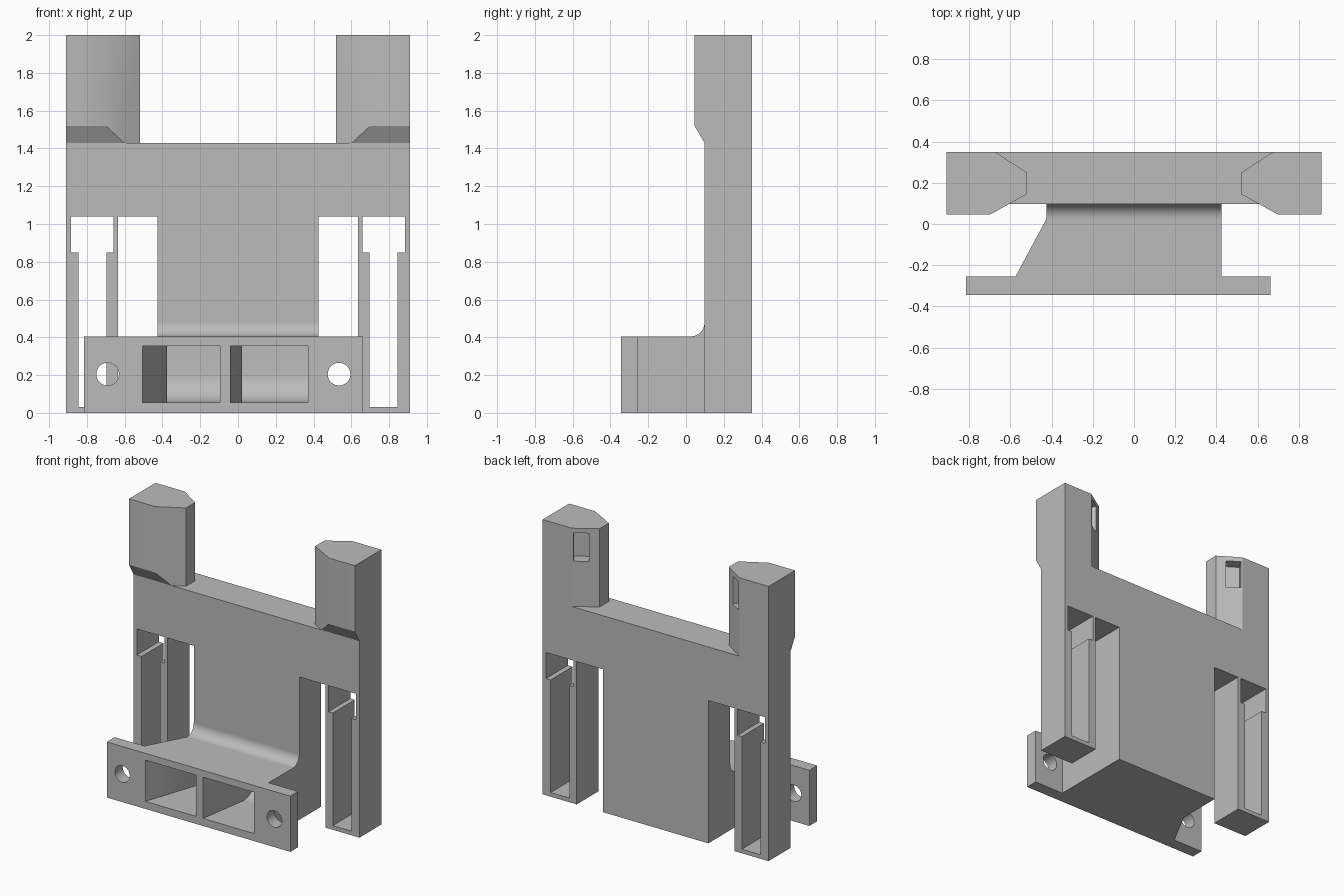
import bpy, bmesh, math
from mathutils import Vector

cube = bpy.data.objects.get("Cube")
if cube:
    bpy.data.objects.remove(cube, do_unlink=True)

grey = bpy.data.materials.new("plain_grey")
grey.use_nodes = True
COLOUR = (0.5, 0.5, 0.5, 1)
grey.diffuse_color = COLOUR
grey.node_tree.nodes["Principled BSDF"].inputs["Base Color"].default_value = COLOUR


def prism(name, axis, outline, lo, hi):
    """Extrude a flat outline along one axis; the outline uses the other two in order."""
    k = "xyz".index(axis)
    bm = bmesh.new()
    verts = []
    for p in outline:
        co = list(p)
        co.insert(k, lo)
        verts.append(bm.verts.new(co))
    face = bm.faces.new(verts)
    new = bmesh.ops.extrude_face_region(bm, geom=[face])["geom"]
    step = Vector((0, 0, 0))
    step[k] = hi - lo
    bmesh.ops.translate(bm, vec=step, verts=[g for g in new if isinstance(g, bmesh.types.BMVert)])
    bmesh.ops.recalc_face_normals(bm, faces=bm.faces)
    mesh = bpy.data.meshes.new(name)
    bm.to_mesh(mesh)
    bm.free()
    mesh.materials.append(grey)
    ob = bpy.data.objects.new(name, mesh)
    bpy.context.collection.objects.link(ob)
    return ob


def rect(a0, a1, b0, b1):
    return [(a0, b0), (a1, b0), (a1, b1), (a0, b1)]


def arc(cx, cy, r, start, end, n=12):
    angles = [math.radians(start + (end - start) * i / n) for i in range(n + 1)]
    return [(cx + r * math.cos(a), cy + r * math.sin(a)) for a in angles]


def activate(ob):
    bpy.ops.object.select_all(action="DESELECT")
    ob.select_set(True)
    bpy.context.view_layer.objects.active = ob


def cut(ob, cutters):
    activate(ob)
    for c in cutters:
        mod = ob.modifiers.new("cut", "BOOLEAN")
        mod.operation, mod.solver, mod.object = "DIFFERENCE", "EXACT", c
        bpy.ops.object.modifier_apply(modifier=mod.name)


FRONT, BACK, PLATE = -0.345, 0.35, 0.098
CORE, LEG, SIDE = 0.425, 0.635, 0.91
SHELF, SLOT_TOP, DECK = 0.405, 1.04, 1.43
cutters = []

# Back plate with a central tongue and two outer legs
half = [(CORE, 0), (CORE, SLOT_TOP), (LEG, SLOT_TOP), (LEG, 0), (SIDE, 0), (SIDE, DECK)]
plate = prism("back_plate", "y", half + [(-x, z) for x, z in reversed(half)], PLATE, BACK)

# Keyhole windows through the legs
windows = []
for s in (1, -1):
    key = [(0.695, 0.03), (0.845, 0.03), (0.845, 0.85), (0.883, 0.85),
           (0.883, SLOT_TOP), (0.66, SLOT_TOP), (0.66, 0.85), (0.695, 0.85)]
    windows.append(prism("window_cutter", "y", [(s * x, z) for x, z in key], 0, 0.5))

# Mounting block, its curved joint to the plate, and the front flange
block = prism("mounting_block", "z", [(-0.575, -0.255), (CORE, -0.255), (CORE, PLATE),
                                      (-CORE, PLATE), (-CORE, 0.025)], 0, SHELF)
joint = prism("curved_joint", "x",
              [(PLATE, SHELF)] + arc(0.025, SHELF + 0.073, 0.073, -90, 0), -CORE, CORE)
flange = prism("front_flange", "y", rect(-0.815, 0.663, 0, SHELF), FRONT, -0.255)

# Flange pockets: slanted left wall, floor curving up into the rear wall
pockets = []
for left, inner, right in ((-0.505, -0.375, -0.095), (-0.04, 0.02, 0.37)):
    side = [(-0.4, 0.355), (-0.4, 0.055)] + arc(0.035, 0.205, 0.15, -90, 0) + [(0.185, 0.355)]
    pockets.append(prism("pocket_cutter", "x", side, inner, right))
    lean = (inner - left) / 0.38
    front_x = left - lean * 0.055
    pockets.append(prism("slant_cutter", "z", [(front_x, -0.4), (inner + 0.02, -0.4),
                                               (inner + 0.02, 0.035), (inner, 0.035)], 0.055, 0.355))

# Screw holes in the flange
holes = [prism("hole_cutter", "y", arc(x, 0.205, 0.06, 0, 360, 40)[:-1], -0.5, -0.1)
         for x in (-0.69, 0.535)]

cut(plate, windows + pockets)
cut(block, pockets)
cut(flange, pockets + holes)
cutters += windows + pockets + holes

# Corner towers with a sloped underside and a recess on the rear inner facet
towers = []
for s, label in ((1, "left"), (-1, "right")):
    plan = [(SIDE, 0.045), (0.70, 0.045), (0.52, 0.145), (0.52, 0.25), (0.675, BACK), (SIDE, BACK)]
    tower = prism(label + "_tower", "z", [(s * x, y) for x, y in plan], DECK, 2)
    slope = prism("slope_cutter", "x", [(0.0, DECK - 0.1), (PLATE + 0.061, DECK - 0.1),
                                        (PLATE, DECK), (0.045, 1.52), (0.0, 1.597)], -1, 1)
    corner, along = Vector((0.675, BACK)), Vector((-0.155, -0.1)).normalized()
    inward = Vector((-along.y, along.x))
    ring = [corner + along * t + inward * d
            for t, d in ((0.012, -0.05), (0.115, -0.05), (0.115, 0.08), (0.012, 0.08))]
    recess = prism("recess_cutter", "z", [(s * p.x, p.y) for p in ring], 1.76, 1.965)
    cut(tower, [slope, recess])
    cutters += [slope, recess]
    towers.append(tower)

for c in cutters:
    bpy.data.objects.remove(c, do_unlink=True)

for ob in [plate, block, joint, flange] + towers:
    activate(ob)
    bpy.ops.object.shade_smooth_by_angle(angle=math.radians(30))
